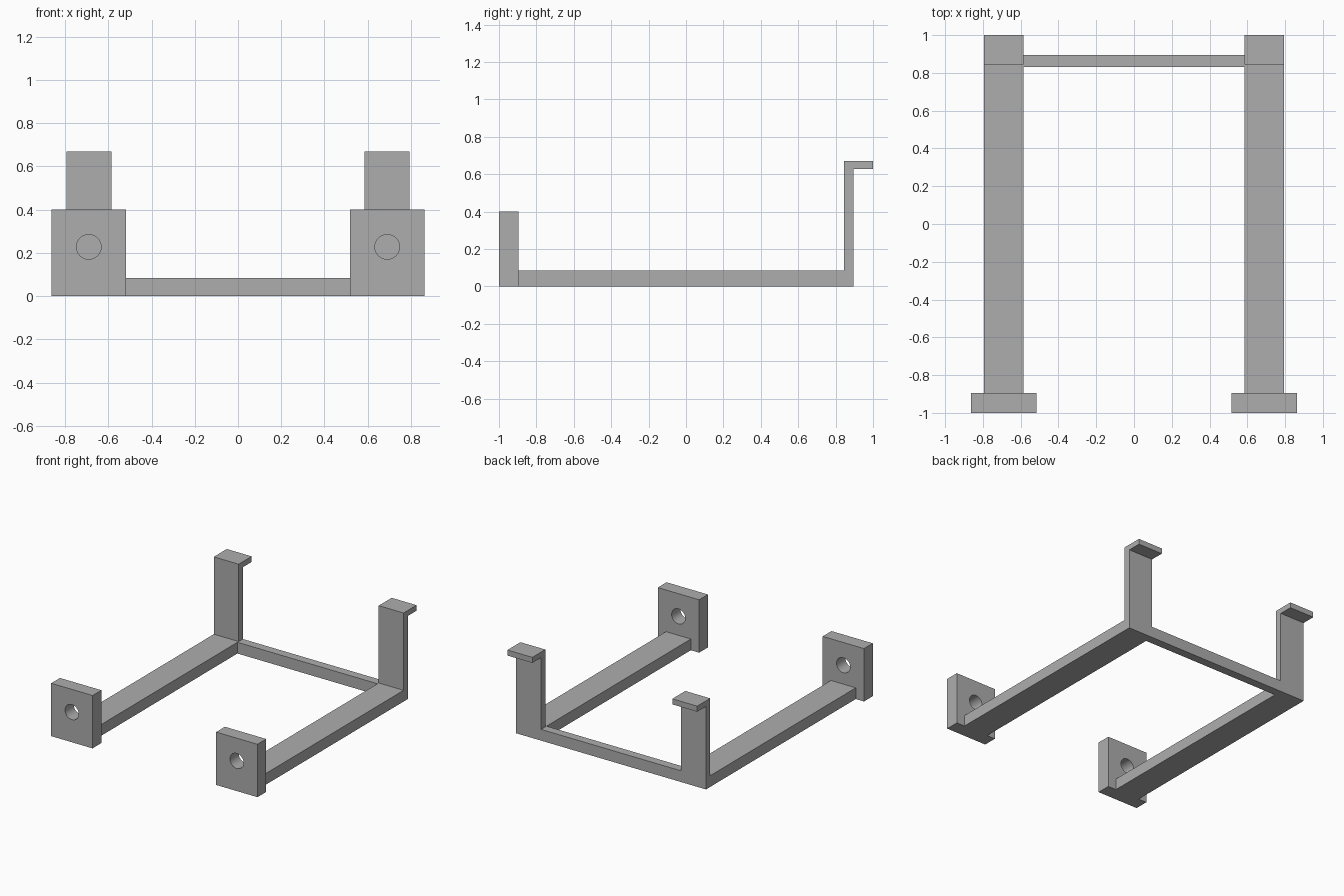
import bpy
import bmesh
from mathutils import Matrix, Vector

cube = bpy.data.objects.get("Cube")
if cube:
    bpy.data.objects.remove(cube, do_unlink=True)

GREY = (0.42, 0.42, 0.42, 1.0)
grey = bpy.data.materials.new("plain grey")
grey.use_nodes = True
grey.diffuse_color = GREY
grey.node_tree.nodes["Principled BSDF"].inputs["Base Color"].default_value = GREY

ARM_X, ARM_HALF = 0.69, 0.104
BAR_TOP, BACK_Y, PLATE_BACK = 0.085, 0.895, -0.895


def finish(name, bm):
    bmesh.ops.recalc_face_normals(bm, faces=bm.faces)
    mesh = bpy.data.meshes.new(name)
    bm.to_mesh(mesh)
    bm.free()
    mesh.materials.append(grey)
    obj = bpy.data.objects.new(name, mesh)
    bpy.context.collection.objects.link(obj)
    return obj


def box(name, low, high):
    low, high = Vector(low), Vector(high)
    bm = bmesh.new()
    bmesh.ops.create_cube(bm, size=1, matrix=Matrix.Translation((low + high) / 2)
                          @ Matrix.Diagonal((*(high - low), 1)))
    return finish(name, bm)


def extrude_x(name, profile, x0, x1):
    bm = bmesh.new()
    face = bm.faces.new([bm.verts.new((x0, y, z)) for y, z in profile])
    out = bmesh.ops.extrude_face_region(bm, geom=[face])
    verts = [v for v in out["geom"] if isinstance(v, bmesh.types.BMVert)]
    bmesh.ops.translate(bm, verts=verts, vec=(x1 - x0, 0, 0))
    return finish(name, bm)


def drill(obj, x, z, radius):
    # Round hole along y through the plate
    bm = bmesh.new()
    bmesh.ops.create_cone(bm, cap_ends=True, segments=48, radius1=radius,
                          radius2=radius, depth=0.4,
                          matrix=Matrix.Translation((x, -0.95, z))
                          @ Matrix.Rotation(1.5707963, 4, "X"))
    cutter = finish("hole_cutter", bm)
    cutter.hide_render = True
    mod = obj.modifiers.new("hole", "BOOLEAN")
    mod.operation, mod.solver, mod.object = "DIFFERENCE", "EXACT", cutter
    bpy.ops.object.select_all(action="DESELECT")
    obj.select_set(True)
    bpy.context.view_layer.objects.active = obj
    bpy.ops.object.modifier_apply(modifier=mod.name)
    bpy.data.objects.remove(cutter, do_unlink=True)
    bpy.ops.object.shade_smooth_by_angle()


# Side profile: long arm, upright and outward lip in one bent strip
hook = [(PLATE_BACK, 0), (BACK_Y, 0), (BACK_Y, 0.628), (1, 0.628), (1, 0.67),
        (0.845, 0.67), (0.845, BAR_TOP), (PLATE_BACK, BAR_TOP)]

for side, sign in (("left", 1), ("right", -1)):
    x = sign * ARM_X
    extrude_x(side + "_hooked_arm", hook, x - ARM_HALF, x + ARM_HALF)
    # Front mounting plate with screw hole
    plate = box(side + "_mounting_plate", (x - 0.173, -1, 0), (x + 0.173, PLATE_BACK, 0.4))
    drill(plate, x, 0.228, 0.057)

# Rear bar joining the two arms
inner = ARM_X - ARM_HALF
box("rear_crossbar", (-inner, 0.83, 0), (inner, BACK_Y, BAR_TOP))
